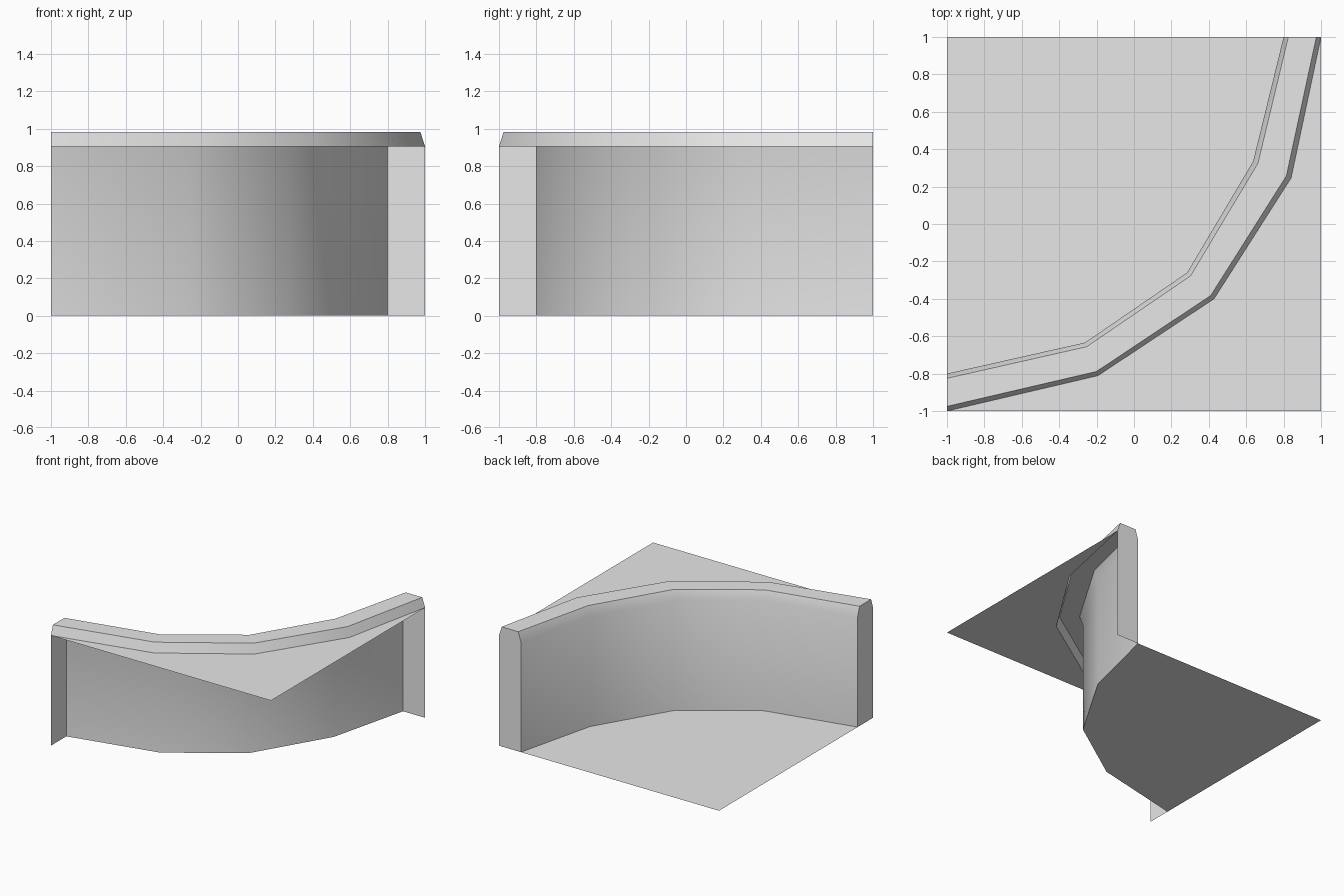
import bpy, bmesh, math
from mathutils import Vector

if "Cube" in bpy.data.objects:
    bpy.data.objects.remove(bpy.data.objects["Cube"])

LEDGE, TOP = 0.905, 0.983
INNER = [(-1, -0.8), (-0.262, -0.634), (0.284, -0.26), (0.637, 0.335), (0.8, 1)]
OUTER = [(-1, -1), (-0.193, -0.811), (0.428, -0.4), (0.84, 0.246), (1, 1)]
# Wall section: fraction across the thickness, height
SECTION = [(0, 0), (0, LEDGE), (0.125, TOP), (0.875, TOP), (1, LEDGE)]

grey = bpy.data.materials.new("concrete_grey")
grey.use_nodes = True
colour = (0.8, 0.8, 0.8, 1)
grey.diffuse_color = colour
grey.node_tree.nodes["Principled BSDF"].inputs["Base Color"].default_value = colour


def finish(name, bm):
    mesh = bpy.data.meshes.new(name)
    bm.to_mesh(mesh)
    bm.free()
    mesh.materials.append(grey)
    obj = bpy.data.objects.new(name, mesh)
    bpy.context.collection.objects.link(obj)
    return obj


def flat_sheet(name, outline, z):
    bm = bmesh.new()
    face = bm.faces.new([bm.verts.new((x, y, z)) for x, y in outline])
    face.normal_update()
    if face.normal.z < 0:
        face.normal_flip()
    return finish(name, bm)


# Ground sheets below and above the wall
flat_sheet("lower_ground", INNER + [(-1, 1)], 0)
flat_sheet("upper_ground", OUTER + [(1, -1)], LEDGE)

# Curved wall with bevelled coping, open towards the earth side
bm = bmesh.new()
rings = []
for a, b in zip(INNER, OUTER):
    points = [Vector(a).lerp(Vector(b), t) for t, z in SECTION]
    rings.append([bm.verts.new((p.x, p.y, z)) for p, (t, z) in zip(points, SECTION)])
for r, s in zip(rings, rings[1:]):
    for i in range(len(SECTION) - 1):
        bm.faces.new((r[i], r[i + 1], s[i + 1], s[i]))

# End caps reach down to the ground
for ring, corner in ((rings[0], OUTER[0]), (rings[-1], OUTER[-1])):
    bm.faces.new(ring + [bm.verts.new((*corner, 0))])
bmesh.ops.recalc_face_normals(bm, faces=bm.faces)
# Make the coping face upwards
if sum(f.normal.z * f.calc_area() for f in bm.faces) < 0:
    bmesh.ops.reverse_faces(bm, faces=bm.faces)
wall = finish("retaining_wall", bm)

bpy.ops.object.select_all(action='DESELECT')
wall.select_set(True)
bpy.context.view_layer.objects.active = wall
bpy.ops.object.shade_smooth_by_angle(angle=math.radians(30))
